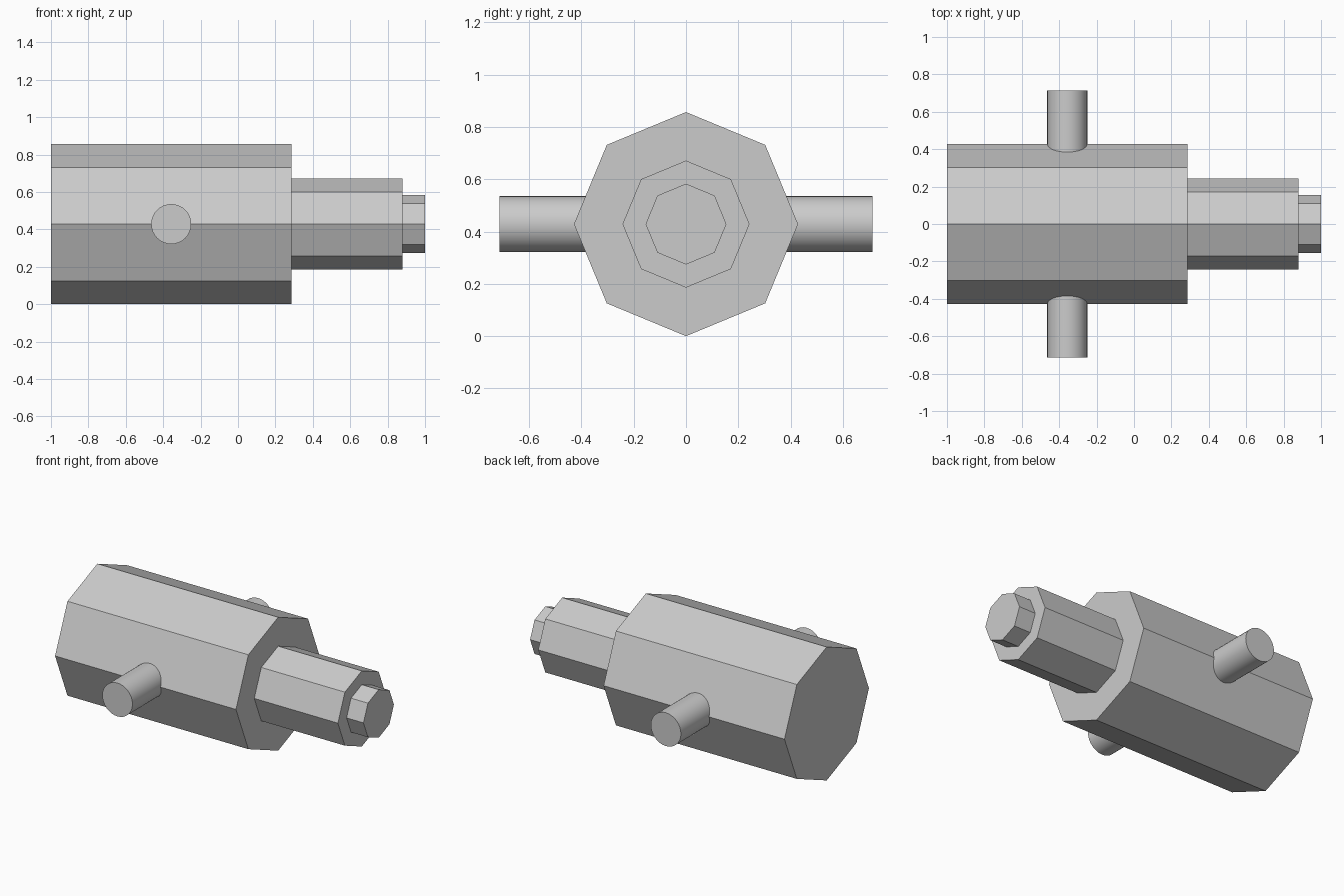
import bpy, bmesh
from math import pi
from mathutils import Matrix

if "Cube" in bpy.data.objects:
    bpy.data.objects.remove(bpy.data.objects["Cube"])

R = 0.4286  # body radius, also height of the common axis


def prism(name, sides, radius, length, centre, axis):
    """Capped prism centred at a point and running along the X or Y axis."""
    rot = Matrix.Rotation(pi / 2, 4, 'Y' if axis == 'X' else 'X')
    bm = bmesh.new()
    bmesh.ops.create_cone(bm, cap_ends=True, segments=sides, radius1=radius,
                          radius2=radius, depth=length, matrix=rot)
    mesh = bpy.data.meshes.new(name)
    bm.to_mesh(mesh)
    bm.free()
    obj = bpy.data.objects.new(name, mesh)
    obj.location = centre
    bpy.context.collection.objects.link(obj)
    return obj


# Stepped octagonal barrel: large body, neck, end tip
for name, radius, x0, x1 in (("body", R, -1.0, 0.2857),
                             ("neck", 0.2429, 0.2857, 0.88),
                             ("end_tip", 0.1545, 0.88, 1.0)):
    prism(name, 8, radius, x1 - x0, ((x0 + x1) / 2, 0, R), 'X')

# Round cross pin through the middle of the body
pin = prism("cross_pin", 32, 0.1071, 1.4286, (-0.357, 0, R), 'Y')
bpy.context.view_layer.objects.active = pin
pin.select_set(True)
bpy.ops.object.shade_smooth_by_angle(angle=pi / 6)
